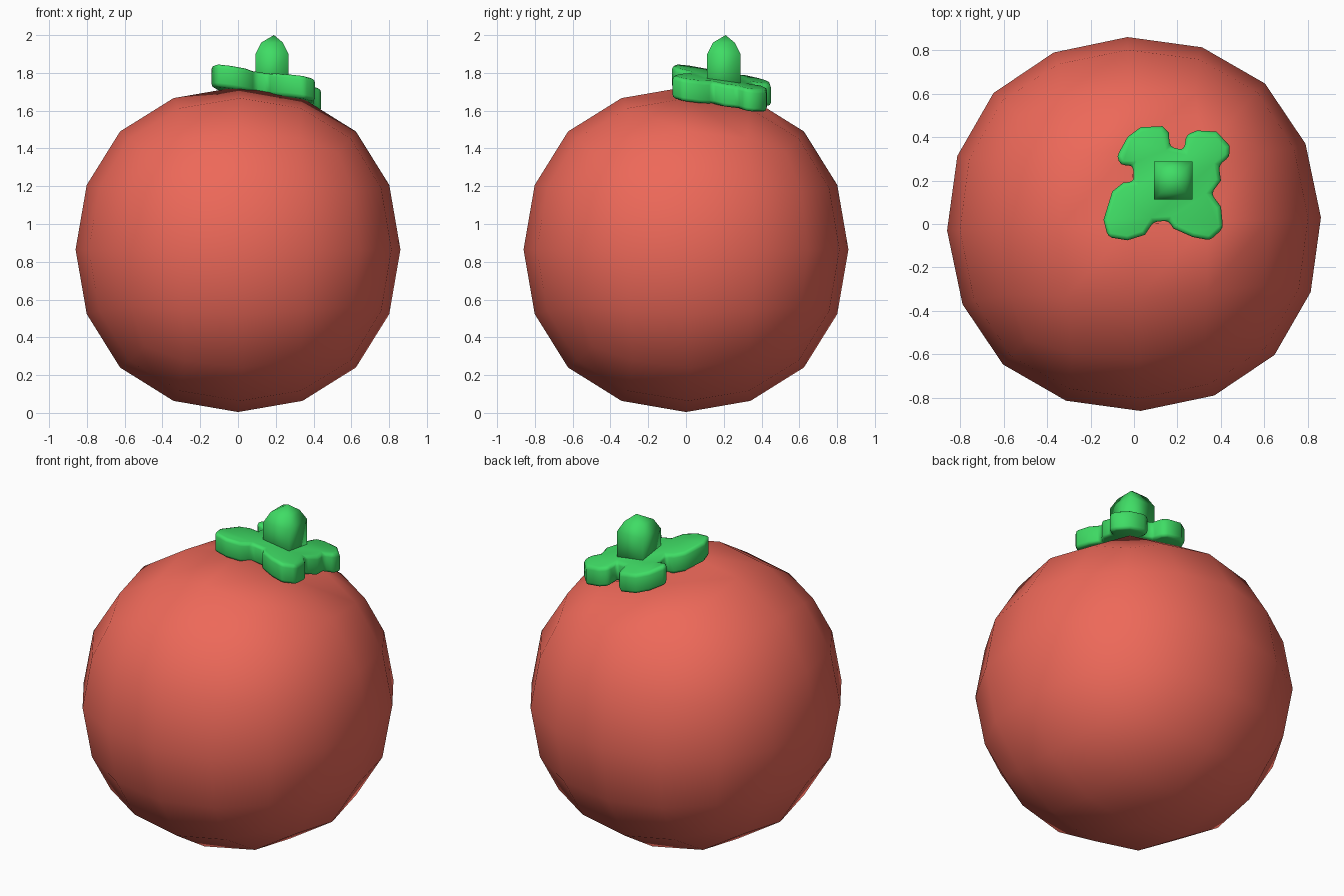
import bpy, bmesh, math
from mathutils import Vector, Matrix

if "Cube" in bpy.data.objects:
    bpy.data.objects.remove(bpy.data.objects["Cube"])


def material(name, color):
    m = bpy.data.materials.new(name)
    m.diffuse_color = color
    m.use_nodes = True
    m.node_tree.nodes["Principled BSDF"].inputs["Base Color"].default_value = m.diffuse_color
    return m


red = material("red_skin", (0.85, 0.14, 0.10, 1))
green = material("green_leaf", (0.05, 0.72, 0.13, 1))


def make_object(name, bm, mat):
    bmesh.ops.recalc_face_normals(bm, faces=bm.faces)
    for f in bm.faces:
        f.smooth = True
    me = bpy.data.meshes.new(name)
    bm.to_mesh(me)
    bm.free()
    me.materials.append(mat)
    ob = bpy.data.objects.new(name, me)
    bpy.context.collection.objects.link(ob)
    return ob


def bevel(ob, width, segments=2):
    b = ob.modifiers.new("bevel", 'BEVEL')
    b.width, b.segments, b.limit_method = width, segments, 'ANGLE'
    b.angle_limit = math.radians(50)


# Fruit body: a cube rounded by two subdivision levels
bm = bmesh.new()
bmesh.ops.create_cube(bm, size=2.05)
fruit = make_object("fruit", bm, red)
sub = fruit.modifiers.new("round", 'SUBSURF')
sub.levels = sub.render_levels = 2
evaluated = fruit.evaluated_get(bpy.context.evaluated_depsgraph_get())
bm = bmesh.new()
bm.from_mesh(evaluated.to_mesh())
evaluated.to_mesh_clear()
fruit.modifiers.clear()

# Dent under the leaves: one top face inset and pressed in
target = Vector((0.17, 0.17, 0.83))
bm.faces.ensure_lookup_table()
face = min(bm.faces, key=lambda f: (f.calc_center_median() - target).length)
normal = face.normal.copy()
bmesh.ops.inset_region(bm, faces=[face], thickness=0.05)
bmesh.ops.translate(bm, vec=-0.08 * normal, verts=face.verts)
bmesh.ops.transform(bm, verts=bm.verts,
                    matrix=Matrix.Translation((0, 0, 0.865)) @ Matrix.Rotation(math.radians(2), 4, 'Z'))
for f in bm.faces:
    f.smooth = True
bm.to_mesh(fruit.data)
bm.free()

# Four-lobed leaf cap, lying tilted on the fruit
outline = [(0.23, 0.34), (0.24, 0.41), (0.29, 0.43), (0.38, 0.425), (0.44, 0.36), (0.44, 0.31),
           (0.39, 0.27), (0.40, 0.20), (0.355, 0.14), (0.40, 0.08), (0.41, -0.02), (0.35, -0.075),
           (0.27, -0.06), (0.18, -0.02), (0.16, 0.015), (0.09, 0.01), (0.05, -0.05), (-0.03, -0.075),
           (-0.12, -0.06), (-0.14, 0.02), (-0.10, 0.15), (-0.05, 0.19), (0.0, 0.195), (-0.005, 0.27),
           (-0.06, 0.27), (-0.08, 0.31), (-0.03, 0.40), (0.03, 0.445), (0.13, 0.45), (0.16, 0.42),
           (0.165, 0.355)]
bm = bmesh.new()
lower = [bm.verts.new((x, y, 1.655 - 0.14 * (x - 0.16) - 0.14 * (y - 0.19))) for x, y in outline]
base = bm.faces.new(lower)
ext = bmesh.ops.extrude_face_region(bm, geom=[base])
bmesh.ops.translate(bm, vec=(0, 0, 0.12), verts=[v for v in ext["geom"] if isinstance(v, bmesh.types.BMVert)])
bevel(make_object("leaf_cap", bm, green), 0.02)

# Square stem with a pointed tip
bm = bmesh.new()
rings = []
for z, h in ((1.68, 0.088), (1.90, 0.088), (1.96, 0.058)):
    rings.append([bm.verts.new((0.18 + sx * h, 0.20 + sy * h, z))
                  for sx, sy in ((-1, -1), (1, -1), (1, 1), (-1, 1))])
tip = bm.verts.new((0.19, 0.21, 2.0))
bm.faces.new(rings[0])
for i in range(4):
    j = (i + 1) % 4
    for a, b in zip(rings, rings[1:]):
        bm.faces.new((a[i], a[j], b[j], b[i]))
    bm.faces.new((rings[-1][i], rings[-1][j], tip))
make_object("stem", bm, green)
